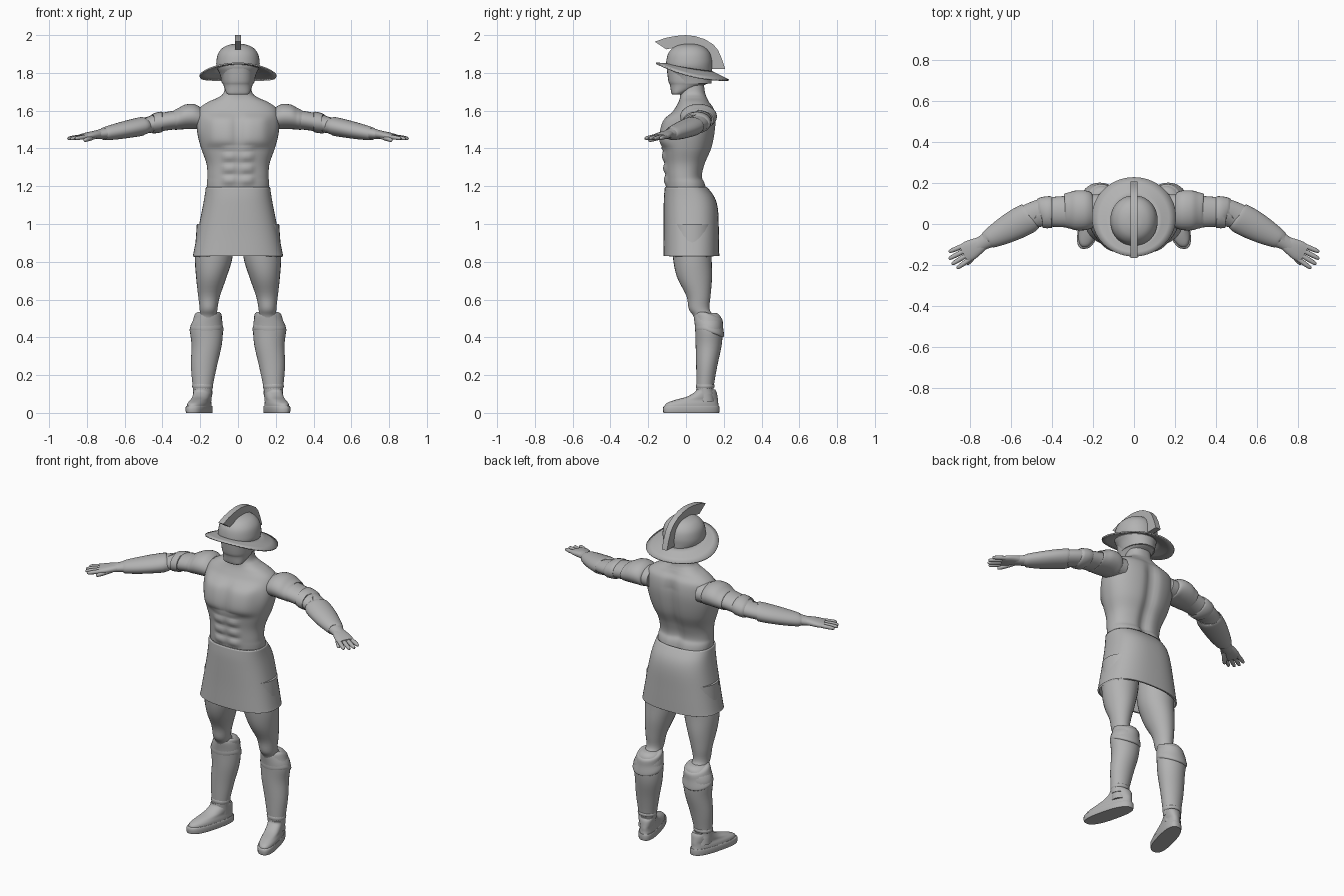
import bpy, bmesh, math
from mathutils import Vector

grey = bpy.data.materials.new("stone grey")
grey.diffuse_color = (0.45, 0.45, 0.45, 1)


def finish(name, bm, mirror=False, thick=0, angle=50):
    bmesh.ops.recalc_face_normals(bm, faces=bm.faces)
    me = bpy.data.meshes.new(name)
    bm.to_mesh(me)
    bm.free()
    for p in me.polygons:
        p.use_smooth = True
    me.set_sharp_from_angle(angle=math.radians(angle))
    me.materials.append(grey)
    ob = bpy.data.objects.new(name, me)
    bpy.context.collection.objects.link(ob)
    if thick:
        m = ob.modifiers.new("thickness", 'SOLIDIFY')
        m.thickness = thick
    if mirror:
        ob.modifiers.new("mirror", 'MIRROR')
    return ob


def spline(st, sub):
    """Smooth interpolation through the stations."""
    out = []
    for i in range(len(st) - 1):
        a, b, c, d = st[max(i - 1, 0)], st[i], st[i + 1], st[min(i + 2, len(st) - 1)]
        for k in range(sub):
            t = k / sub
            out.append([0.5 * (2*q + (r - p)*t + (2*p - 5*q + 4*r - s)*t*t + (3*q - p - 3*r + s)*t**3)
                        for p, q, r, s in zip(a, b, c, d)])
    return out + [list(st[-1])]


def loft(name, st, n=24, sub=4, p=2.0, vertical=True, mirror=True, caps=True,
         shape=None, thick=0):
    """Stations are x, y, z, radius across, radius deep/high."""
    st = spline(st, sub)
    bm = bmesh.new()
    rings = []
    for i, s in enumerate(st):
        u, v = Vector((1, 0, 0)), Vector((0, 1, 0))
        if not vertical:
            t = Vector(st[min(i + 1, len(st) - 1)][:3]) - Vector(st[max(i - 1, 0)][:3])
            u, v = Vector((-t.y, t.x, 0)).normalized(), Vector((0, 0, 1))
        ring = []
        for k in range(n):
            a = 2 * math.pi * k / n
            c, d = math.cos(a), math.sin(a)
            c = math.copysign(abs(c) ** (2 / p), c)
            d = math.copysign(abs(d) ** (2 / p), d)
            co = Vector(s[:3]) + u * c * s[3] + v * d * s[4]
            ring.append(bm.verts.new(shape(co, s) if shape else co))
        rings.append(ring)
    for r, q in zip(rings, rings[1:]):
        for k in range(n):
            bm.faces.new((r[k], r[(k + 1) % n], q[(k + 1) % n], q[k]))
    if caps:
        bm.faces.new(rings[0])
        bm.faces.new(rings[-1])
    return finish(name, bm, mirror, thick)


def body(rows):
    """Rows are z, half width, front y, back y."""
    return [(0, (f + b) / 2, z, w, (b - f) / 2) for z, w, f, b in rows]


# Torso with chest, belly and spine relief
def muscles(co, s):
    x, z = abs(co.x), co.z
    if co.y < s[1]:
        co.y -= 0.024 * math.exp(-((x - .09) / .078) ** 4 - ((z - 1.495) / .083) ** 6)
        if 1.2 < z < 1.4:
            co.y -= 0.012 * abs(math.sin((z - 1.2) / .062 * math.pi)) * math.exp(-((x - .045) / .036) ** 4)
    elif z < 1.66:
        fade = min(1, max(0, (1.66 - z) / .1))
        co.y -= 0.022 * fade * math.exp(-(x / .035) ** 2)
    return co


loft("torso", body([
    (1.0, .15, -.09, .12), (1.19, .165, -.105, .11), (1.25, .162, -.108, .09),
    (1.32, .167, -.113, .105), (1.40, .195, -.122, .138), (1.48, .215, -.12, .155),
    (1.55, .218, -.10, .16), (1.61, .205, -.06, .15), (1.645, .16, -.04, .125),
    (1.67, .105, -.032, .11), (1.70, .074, -.03, .1), (1.78, .068, -.025, .09)]),
    n=72, sub=7, p=2.3, mirror=False, shape=muscles)

# Skirt, open below
loft("skirt", body([
    (1.195, .170, -.112, .112), (1.14, .178, -.117, .152), (1.07, .191, -.118, .170),
    (.95, .215, -.118, .174), (.845, .236, -.12, .176), (.83, .24, -.12, .176)]),
    n=48, p=2.5, mirror=False, caps=False, thick=.01)

# Legs
loft("leg", [
    (.118, .03, 1.0, .1, .11), (.128, .033, .83, .1, .103), (.141, .045, .72, .081, .093),
    (.153, .066, .62, .058, .064), (.156, .07, .55, .047, .055), (.157, .095, .51, .05, .055),
    (.165, .118, .45, .08, .066), (.165, .117, .36, .076, .065), (.18, .108, .25, .064, .053),
    (.187, .1, .15, .05, .043), (.188, .104, .06, .047, .048)], n=28)

# Shin guards and their raised bands
loft("shin_guard", [
    (.156, .1, .53, .05, .06), (.157, .112, .51, .068, .071), (.167, .121, .45, .087, .073),
    (.166, .12, .36, .08, .069), (.18, .11, .25, .069, .056), (.187, .101, .14, .053, .046),
    (.188, .103, .10, .05, .047)], n=28)


def droop(co, s):
    co.z -= max(0, co.y - .1) * .35
    return co


loft("knee_cuff", [
    (.157, .115, .535, .055, .065), (.158, .12, .525, .071, .073), (.163, .122, .49, .078, .074),
    (.166, .124, .455, .089, .077), (.167, .124, .44, .088, .076), (.167, .12, .432, .08, .07)],
    n=28, shape=droop)
loft("ankle_band", [(.187, .1, .155, .05, .043), (.187, .102, .148, .055, .049),
                    (.187, .102, .135, .055, .049), (.187, .1, .128, .05, .043)], n=24, sub=2)


# Shoes, toes turned outward
def toe_out(co, s):
    co.x += (.03 - co.y) * .25
    return co


loft("shoe_sole", [(.205, .028, 0, .053, .147), (.205, .028, .008, .055, .149),
                   (.205, .028, .03, .055, .149), (.205, .03, .037, .052, .145)],
     n=32, sub=2, p=2.6, shape=toe_out)
loft("shoe_upper", [(.205, .03, .03, .052, .145), (.205, .033, .05, .05, .138),
                    (.204, .055, .068, .045, .115), (.204, .085, .085, .046, .082),
                    (.204, .104, .11, .047, .058), (.205, .104, .125, .046, .05)],
     n=32, p=2.3, shape=toe_out)

# Arms
loft("arm", [
    (.16, .065, 1.56, .08, .06), (.24, .063, 1.56, .08, .058), (.34, .06, 1.55, .076, .05),
    (.43, .057, 1.535, .07, .048), (.49, .043, 1.522, .064, .043), (.56, .006, 1.507, .066, .043),
    (.64, -.038, 1.492, .056, .038), (.73, -.088, 1.476, .037, .026), (.77, -.112, 1.471, .037, .02)],
    n=24, vertical=False)
loft("forearm_guard", [
    (.505, .035, 1.517, .063, .042), (.513, .03, 1.516, .073, .05), (.57, 0, 1.505, .073, .048),
    (.64, -.038, 1.491, .063, .043), (.705, -.073, 1.479, .047, .035), (.713, -.078, 1.478, .038, .027)],
    n=24, vertical=False)
loft("upper_arm_band", [
    (.40, .058, 1.54, .07, .046), (.405, .058, 1.54, .078, .055), (.45, .055, 1.532, .075, .053),
    (.455, .054, 1.53, .066, .044)], n=24, sub=2, vertical=False)
loft("shoulder_guard", [
    (.185, .07, 1.555, .06, .04), (.20, .068, 1.56, .083, .058), (.235, .067, 1.569, .096, .066),
    (.28, .066, 1.567, .097, .065), (.312, .065, 1.558, .089, .058), (.333, .063, 1.552, .083, .053),
    (.336, .063, 1.552, .07, .045)], n=28, vertical=False)

# Hands
along, across = Vector((.868, -.49, -.13)), Vector((.49, .868, 0))
loft("palm", [(.735, -.092, 1.475, .033, .021), (.765, -.109, 1.472, .042, .02),
              (.80, -.129, 1.466, .049, .018), (.83, -.146, 1.462, .046, .013)],
     n=20, p=2.4, vertical=False)


def finger(name, a, b, r):
    pts = [(0, r), (.5, r), (.88, r * .8), (1, r * .35)]
    loft(name, [(*a.lerp(b, t), q, q) for t, q in pts], n=10, sub=3, vertical=False)


knuckle = Vector((.815, -.138, 1.463))
for i, (off, length) in enumerate([(.036, .075), (.012, .092), (-.012, .092), (-.036, .08)]):
    base = knuckle + across * off
    finger(f"finger_{i + 1}", base, base + along * length + across * off * .25, .0115)
finger("thumb", Vector((.755, -.125, 1.465)), Vector((.815, -.197, 1.443)), .014)

# Face mask under the helmet
loft("face_mask", [
    (0, -.045, 1.685, .05, .026), (0, -.04, 1.695, .062, .038), (0, .005, 1.735, .077, .09),
    (0, .018, 1.76, .084, .112), (0, .016, 1.85, .088, .121)], n=32, p=2.4, mirror=False)

# Helmet dome
loft("helmet_dome", [
    (0, .03, 1.745, .085, .105), (0, .025, 1.79, .095, .112), (0, .017, 1.83, .113, .121),
    (0, .017, 1.865, .114, .121), (0, .017, 1.905, .104, .11), (0, .017, 1.935, .078, .083),
    (0, .017, 1.95, .042, .045), (0, .017, 1.953, .01, .01)], n=40, p=2.1, mirror=False)

# Drooping brim
bm = bmesh.new()
N, rows = 56, []
for f in (0, .33, .67, 1):
    row = []
    for k in range(N):
        c, s = math.cos(2 * math.pi * k / N), math.sin(2 * math.pi * k / N)
        zi, zo = 1.83 - .018 * s + .003 * s * s, 1.785 - .045 * s + .025 * s * s
        row.append(bm.verts.new(((.1 + .105 * f) * c,
                                 (.017 + .018 * f) + (.11 + .083 * f) * s, zi + (zo - zi) * f)))
    rows.append(row)
for r, q in zip(rows, rows[1:]):
    for k in range(N):
        bm.faces.new((r[k], r[(k + 1) % N], q[(k + 1) % N], q[k]))
finish("helmet_brim", bm, thick=.008)

# Crest: side profile (y, z) extruded across x
outline = [(-.165, 1.965), (-.11, 1.985), (-.05, 1.996), (.0, 2.0), (.05, 1.994), (.1, 1.978),
           (.145, 1.95), (.17, 1.92), (.19, 1.875), (.208, 1.82), (.135, 1.82), (.125, 1.87),
           (.09, 1.915), (.03, 1.94), (-.05, 1.935), (-.105, 1.925)]
bm = bmesh.new()
face = bm.faces.new([bm.verts.new((-.017, y, z)) for y, z in outline])
ext = bmesh.ops.extrude_face_region(bm, geom=[face])
bmesh.ops.translate(bm, vec=(.034, 0, 0),
                    verts=[g for g in ext["geom"] if isinstance(g, bmesh.types.BMVert)])
finish("helmet_crest", bm, angle=35)
